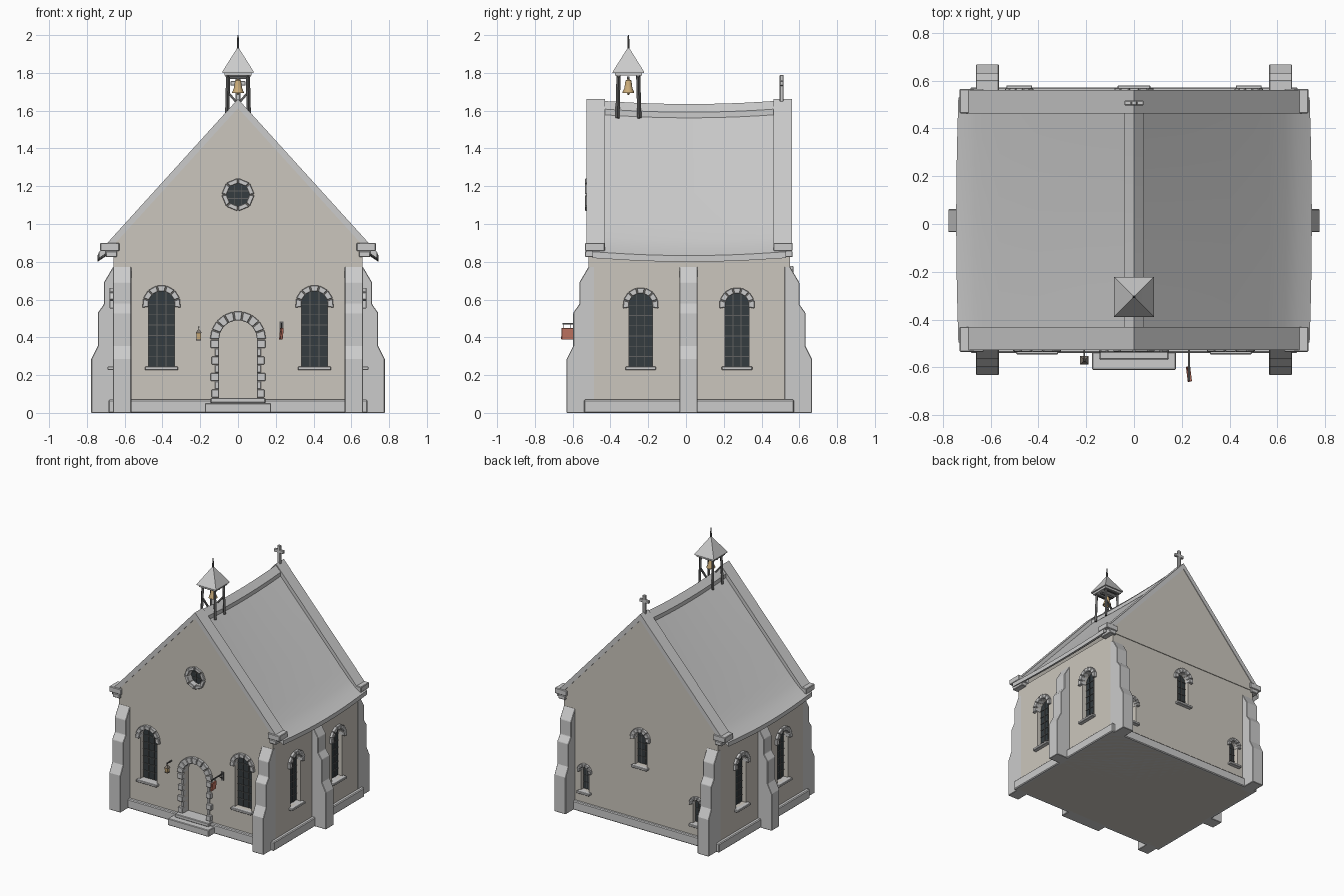
import bpy, bmesh
from math import pi, sin, cos, radians
from mathutils import Matrix, Vector

if "Cube" in bpy.data.objects:
    bpy.data.objects.remove(bpy.data.objects["Cube"])

I = Matrix.Identity(4)


def mat(name, *rgb):
    m = bpy.data.materials.new(name)
    m.diffuse_color = (*rgb, 1)
    m.use_nodes = True
    m.node_tree.nodes["Principled BSDF"].inputs["Base Color"].default_value = m.diffuse_color
    return m


PLASTER = mat("plaster", .60, .565, .51)
GLASS = mat("glass", .035, .045, .05)
IRON = mat("iron", .12, .12, .12)
BRONZE = mat("bronze", .62, .43, .2)
RED = mat("red_paint", .58, .19, .13)
OAK = mat("oak", .22, .19, .16)


# geometry helpers: each returns (verts, faces)
def loft(prof, ys, M=I, warp=None):
    """Closed (x, z) profile carried along the y stations."""
    n, vs, fs = len(prof), [], []
    for y in ys:
        for x, z in prof:
            p = Vector((x, y, z))
            vs.append(M @ (warp(p) if warp else p))
    for k in range(len(ys) - 1):
        for i in range(n):
            j = (i + 1) % n
            fs.append((k*n + i, k*n + j, k*n + n + j, k*n + n + i))
    fs += [tuple(range(n)), tuple(range(len(vs) - n, len(vs)))]
    return vs, fs


def box(x0, x1, y0, y1, z0, z1, M=I):
    return loft([(x0, z0), (x1, z0), (x1, z1), (x0, z1)], [y0, y1], M)


def lathe(prof, n, M=I, a0=0.0):
    vs = [M @ Vector((r*cos(a0 + 2*pi*i/n), r*sin(a0 + 2*pi*i/n), z))
          for r, z in prof for i in range(n)]
    fs = [(k*n + i, k*n + (i+1) % n, k*n + n + (i+1) % n, k*n + n + i)
          for k in range(len(prof) - 1) for i in range(n)]
    fs += [tuple(range(n)), tuple(range(len(vs) - n, len(vs)))]
    return vs, fs


def rod(p, q, r, n=4):
    p, q = Vector(p), Vector(q)
    d = q - p
    M = Matrix.Translation(p) @ d.to_track_quat('Z', 'Y').to_matrix().to_4x4()
    return lathe([(r, 0), (r, d.length)], n, M, pi/4)


def arch(r, z0, zs, n=14):
    return [(-r, z0), (r, z0)] + [(r*cos(pi*i/n), zs + r*sin(pi*i/n)) for i in range(n + 1)]


def ring(r0, r1, zc, n, a0, a1, y0, y1, M):
    out, step = [], (a1 - a0)/n
    for k in range(n):
        a, b = a0 + step*(k + .04), a0 + step*(k + .96)
        out.append(loft([(r*cos(t), zc + r*sin(t)) for r, t in
                         ((r0, a), (r1, a), (r1, b), (r0, b))], [y0, y1], M))
    return out


def make(name, parts, material=None, bevel=0, smooth=False):
    bm = bmesh.new()
    for vs, fs in parts:
        bv = [bm.verts.new(v) for v in vs]
        for f in fs:
            bm.faces.new([bv[i] for i in f])
    bmesh.ops.remove_doubles(bm, verts=bm.verts, dist=1e-5)
    bmesh.ops.recalc_face_normals(bm, faces=bm.faces)
    me = bpy.data.meshes.new(name)
    bm.to_mesh(me)
    bm.free()
    ob = bpy.data.objects.new(name, me)
    bpy.context.collection.objects.link(ob)
    if material:
        me.materials.append(material)
    bpy.context.view_layer.objects.active = ob
    bpy.ops.object.select_all(action='DESELECT')
    ob.select_set(True)
    if bevel:
        b = ob.modifiers.new("bevel", 'BEVEL')
        b.width, b.segments = bevel, 1
    if smooth:
        bpy.ops.object.shade_smooth_by_angle(angle=radians(30))
    return ob


def cut(ob, parts):
    c = make("cutter", parts)
    c.hide_render = True
    m = ob.modifiers.new("cut", 'BOOLEAN')
    m.object, m.operation, m.solver = c, 'DIFFERENCE', 'EXACT'
    bpy.context.view_layer.objects.active = ob
    bpy.ops.object.modifier_apply(modifier="cut")
    bpy.data.objects.remove(c)


# wall frames: local -y points out of the wall
WALL = {"front": (0, .515), "right": (90, .66), "rear": (180, .55), "left": (-90, .66)}


def frame(wall, u):
    a, d = WALL[wall]
    return Matrix.Rotation(radians(a), 4, 'Z') @ Matrix.Translation((u, -d, 0))


# walls, gables, plinth
body = make("walls", [box(-.66, .66, -.515, .55, 0, .84)], PLASTER)
gable = [(-.66, .84), (.66, .84), (.68, .875), (0, 1.63), (-.68, .875)]
front_gable = make("front_gable", [loft(gable, [-.52, -.44])], PLASTER)
make("rear_gable", [loft(gable, [.475, .555])], PLASTER)
make("plinth", [box(-.685, .685, -.54, .572, 0, .07)], bevel=.006)

# arched windows: wall, offset, glass radius, sill z, springing z, stone width
cuts = []
windows = [("front", s*.405, .07, .245, .575, .032) for s in (-1, 1)]
windows += [(w, u*s, .063, .245, .57, .032) for w, s in (("right", 1), ("left", -1)) for u in (-.24, .27)]
windows += [("rear", 0, .05, .485, .695, .034)] + [("rear", s*.48, .036, .16, .315, .024) for s in (-1, 1)]
for wall, u, r, z0, zs, t in windows:
    M = frame(wall, u)
    cuts.append(loft(arch(r, z0, zs), [-.06, .05], M))
    make(wall + "_window_glass", [loft(arch(r + .004, z0 - .004, zs), [.035, .06], M)], GLASS)
    bars = [box(x - .002, x + .002, .03, .04, z0, zs + r*.92, M) for x in (-r/3, r/3)]
    nb = round((zs - z0)/.055)
    bars += [box(-r, r, .03, .04, z - .002, z + .002, M)
             for z in (z0 + (zs - z0)*k/nb for k in range(1, nb + 1))]
    make(wall + "_window_bars", bars, IRON)
    make(wall + "_window_arch", ring(r, r + t, zs, 7, -.2, pi + .2, -.02, .03, M), bevel=.003)
    make(wall + "_window_sill", [box(-r - .018, r + .018, -.03, .035, z0 - .018, z0, M)], bevel=.003)

# doorway with stone surround, door and steps
D = frame("front", 0)
cuts.append(loft(arch(.10, .075, .39), [-.06, .07], D))
make("door", [loft(arch(.104, .07, .39), [.05, .08], D)], PLASTER)
stones = ring(.10, .148, .39, 9, 0, pi, -.022, .04, D)
for k in range(7):
    w = .022 if k % 2 else (.045 if k % 4 else .04)
    z = .082 + k*.0435
    for s in (-1, 1):
        x0, x1 = sorted((s*.10, s*(.10 + w)))
        stones.append(box(x0, x1, -.01 if k % 2 else -.022, .04, z, z + .042, D))
make("door_surround", stones, bevel=.003)
make("door_steps", [box(-.175, .175, -.61, -.5, 0, .052), box(-.145, .145, -.567, -.45, .053, .08)], bevel=.004)
cut(body, cuts)

# round gable window
R = frame("front", 0)
disc = [(.062*cos(pi*i/8), 1.155 + .062*sin(pi*i/8)) for i in range(16)]
cut(front_gable, [loft(disc, [-.06, .045], R)])
make("round_window_glass", [loft(disc, [.03, .06], R)], GLASS)
make("round_window_bars", [box(x - .002, x + .002, .025, .035, 1.095, 1.215, R) for x in (-.02, .02)]
     + [box(-.058, .058, .025, .035, z - .002, z + .002, R) for z in (1.135, 1.175)], IRON)
make("round_window_ring", ring(.06, .087, 1.155, 8, 0, 2*pi, -.02, .03, R), bevel=.003)

# stepped buttresses
butt = [(-.03, 0), (.117, 0), (.117, .285), (.082, .355), (.082, .53), (.05, .575), (.05, .69), (0, .775), (-.03, .775)]
for wall, us in (("front", (-.613, .613)), ("rear", (-.613, .613)), ("right", (.014,)), ("left", (-.014,))):
    for u in us:
        M = frame(wall, u) @ Matrix.Rotation(-pi/2, 4, 'Z')
        make(wall + "_buttress", [loft(butt, [-.048, .048], M)], bevel=.003)


# sagging roof and ridge cap
def sag(p):
    k = max(0, 1 - ((p.y - .017)/.5)**2)
    return Vector((p.x*(1 + .012*k), p.y, p.z - .02*k))


def mirrored(half, t):
    top = [(-x, z) for x, z in reversed(half[1:])] + half
    return top + [(x, z - t) for x, z in reversed(top)]


ys = [-.495 + 1.025*i/14 for i in range(15)]
roof = [(0, 1.625), (.2, 1.405), (.4, 1.185), (.56, 1.009), (.63, .935), (.68, .89), (.735, .853)]
make("roof", [loft(mirrored(roof, .033), ys, warp=sag)], smooth=True)
make("ridge_cap", [loft(mirrored([(0, 1.655), (.042, 1.612)], .03),
                        [-.44 + .915*i/10 for i in range(11)], warp=sag)], smooth=True)

# gable copings and kneeler stones
cope = mirrored([(0, 1.662), (.705, .885)], .048)
make("gable_copings", [loft(cope, [-.527, -.43]), loft(cope, [.463, .56])])
kneelers = []
for s in (-1, 1):
    for y0, y1 in ((-.535, -.43), (.463, .565)):
        for a, b, z0, z1 in ((.628, .73, .857, .9), (.64, .7, .825, .856)):
            x0, x1 = sorted((s*a, s*b))
            kneelers.append(box(x0, x1, y0, y1, z0, z1))
make("kneeler_stones", kneelers, bevel=.004)

# rear gable cross
make("gable_cross", [loft([(-.012, 1.64), (.012, 1.64), (.012, 1.733), (.04, 1.733), (.04, 1.757), (.012, 1.757),
                           (.012, 1.79), (-.012, 1.79), (-.012, 1.757), (-.04, 1.757), (-.04, 1.733),
                           (-.012, 1.733)], [.496, .516])], bevel=.003)

# bell turret
B = Matrix.Translation((0, -.305, 0))
Y = -.305
timbers = []
for sx in (-1, 1):
    for sy in (-1, 1):
        timbers.append(rod((sx*.058, Y + sy*.058, 1.56), (sx*.052, Y + sy*.052, 1.79), .011))
    timbers.append(rod((sx*.056, Y + sx*.054, 1.70), (0, Y + sx*.054, 1.635), .008))
    timbers.append(rod((-.065, Y + sx*.052, 1.785), (.065, Y + sx*.052, 1.785), .011))
timbers.append(rod((-.055, Y, 1.775), (.055, Y, 1.775), .01))
make("turret_posts", timbers, IRON)
make("turret_eaves", [box(-.072, .072, -.072, .072, 1.785, 1.803, B)])
make("turret_roof", [lathe([(.118, 1.8), (.116, 1.808), (.045, 1.888), (.006, 1.932)], 4, B, pi/4)])
make("turret_spike", [lathe([(.006, 1.92), (.006, 1.96), (.003, 2.0)], 8, B)], IRON)
make("bell", [lathe([(.006, 1.775), (.006, 1.765), (.015, 1.76), (.018, 1.745), (.021, 1.72), (.031, 1.698),
                     (.031, 1.694), (.024, 1.694), (.012, 1.74)], 16, B),
              lathe([(.003, 1.74), (.003, 1.695), (.008, 1.69), (.003, 1.683)], 8, B)], BRONZE, smooth=True)

# hanging sign on the right of the door
make("sign_bracket", [rod((.23, -.51, .472), (.23, -.655, .472), .005), rod((.23, -.515, .435), (.23, -.57, .472), .004),
                      rod((.23, -.61, .47), (.23, -.61, .445), .003), rod((.23, -.65, .47), (.23, -.65, .445), .003),
                      box(.22, .24, -.522, -.51, .42, .485)], IRON)
S = Matrix.Translation((.23, -.628, .42)) @ Matrix.Rotation(.12, 4, 'Z') @ Matrix.Rotation(.1, 4, 'Y')
make("sign_board", [box(-.006, .006, -.032, .032, -.032, .03, S)], RED, bevel=.002)

# lantern on the left of the door
L = Matrix.Translation((-.208, -.57, 0))
make("lantern_bracket", [rod((-.208, -.51, .455), (-.208, -.575, .455), .005),
                         rod((-.208, -.57, .455), (-.208, -.57, .425), .003)], IRON)
make("lantern_body", [lathe([(.015, .39), (.019, .422)], 4, L, pi/4)], BRONZE)
make("lantern_cap", [lathe([(.024, .422), (.005, .442)], 4, L, pi/4), lathe([(.019, .384), (.019, .39)], 4, L, pi/4)], OAK)
